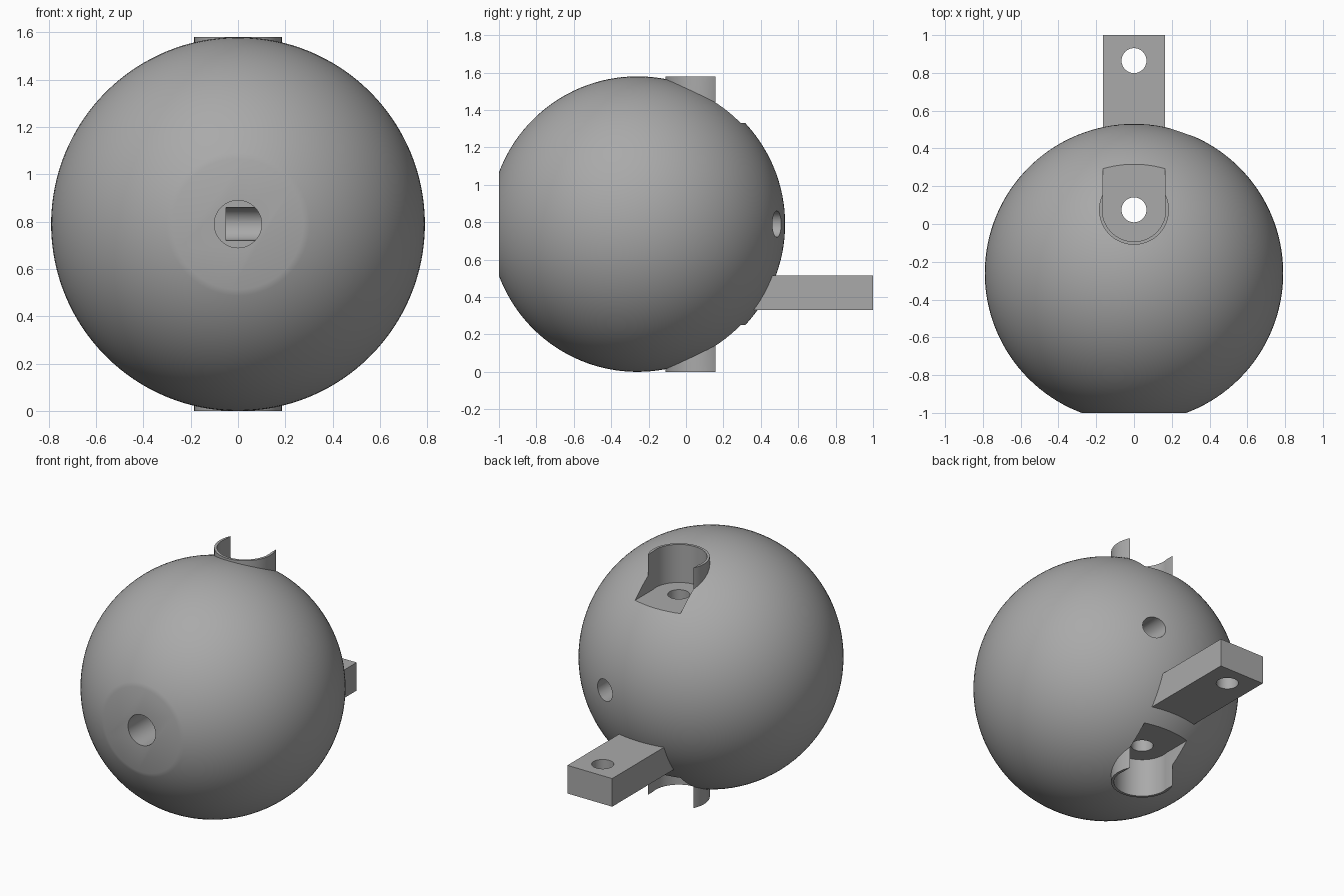
import bpy
import math
from mathutils import Vector

cube = bpy.data.objects.get("Cube")
if cube:
    bpy.data.objects.remove(cube)

RADIUS = 0.79
CENTRE = Vector((0, -0.26, RADIUS))
TOP = 2 * RADIUS
SOCKET_Y = 0.075
HOLE = 0.066
FLOOR = 0.25      # height of the lower socket floor

grey = bpy.data.materials.new("plain_grey")
grey.use_nodes = True
colour = (0.4, 0.4, 0.4, 1)
grey.diffuse_color = colour
grey.node_tree.nodes["Principled BSDF"].inputs["Base Color"].default_value = colour


def named(name):
    obj = bpy.context.object
    obj.name = name
    return obj


def rod(name, start, end, radius):
    """Cylinder between two points."""
    start, end = Vector(start), Vector(end)
    axis = end - start
    bpy.ops.mesh.primitive_cylinder_add(
        vertices=64, radius=radius, depth=axis.length, location=(start + end) / 2,
        rotation=axis.to_track_quat('Z', 'Y').to_euler())
    return named(name)


def box(name, low, high):
    """Box between two opposite corners."""
    low, high = Vector(low), Vector(high)
    bpy.ops.mesh.primitive_cube_add(size=1, location=(low + high) / 2)
    obj = named(name)
    obj.scale = high - low
    return obj


def combine(target, tool, operation):
    """Apply a boolean and discard its helper."""
    tool.hide_render = True
    mod = target.modifiers.new(tool.name, 'BOOLEAN')
    mod.operation = operation
    mod.solver = 'EXACT'
    mod.object = tool
    bpy.context.view_layer.objects.active = target
    bpy.ops.object.modifier_apply(modifier=mod.name)
    bpy.data.objects.remove(tool)


def finish(obj):
    obj.data.materials.clear()
    obj.data.materials.append(grey)
    bpy.ops.object.select_all(action='DESELECT')
    obj.select_set(True)
    bpy.context.view_layer.objects.active = obj
    bpy.ops.object.shade_smooth_by_angle(angle=math.radians(30))


# Ball with its pole facing the front
bpy.ops.mesh.primitive_uv_sphere_add(
    segments=128, ring_count=64, radius=RADIUS, location=CENTRE,
    rotation=(math.pi / 2, 0, 0))
ball = named("ball_body")

# Flat front and collars around the two sockets
combine(ball, box("front_trim", (-1, -2, -1), (1, -1, 3)), 'DIFFERENCE')
combine(ball, rod("collar", (0, SOCKET_Y, 0), (0, SOCKET_Y, TOP), 0.185), 'UNION')

# Top and bottom sockets, each with a slot open to the back
for low, high in ((-0.2, FLOOR), (TOP - FLOOR, TOP + 0.2)):
    combine(ball, rod("socket", (0, SOCKET_Y, low), (0, SOCKET_Y, high), 0.168), 'DIFFERENCE')
    combine(ball, box("slot", (-0.165, SOCKET_Y, low), (0.165, 0.7, high)), 'DIFFERENCE')

# Bolt hole, front bore and the cable passage that leaves at the back
passages = [
    ((0, SOCKET_Y, -0.3), (0, SOCKET_Y, TOP + 0.3), HOLE),
    ((0, -1.2, RADIUS), (0, -0.2, RADIUS), 0.1),
    ((-0.05, -0.2, RADIUS), (0.25, -0.2, RADIUS), 0.07),
    ((0.25, -0.25, RADIUS), (0.25, 0.7, RADIUS), 0.07),
]
for start, end, radius in passages:
    combine(ball, rod("passage", start, end, radius), 'DIFFERENCE')
finish(ball)

# Rear mounting tab with its bolt hole
tab = box("rear_tab", (-0.163, 0.3, 0.33), (0.163, 1, 0.515))
combine(tab, rod("tab_hole", (0, 0.865, 0), (0, 0.865, 1), HOLE), 'DIFFERENCE')
finish(tab)
